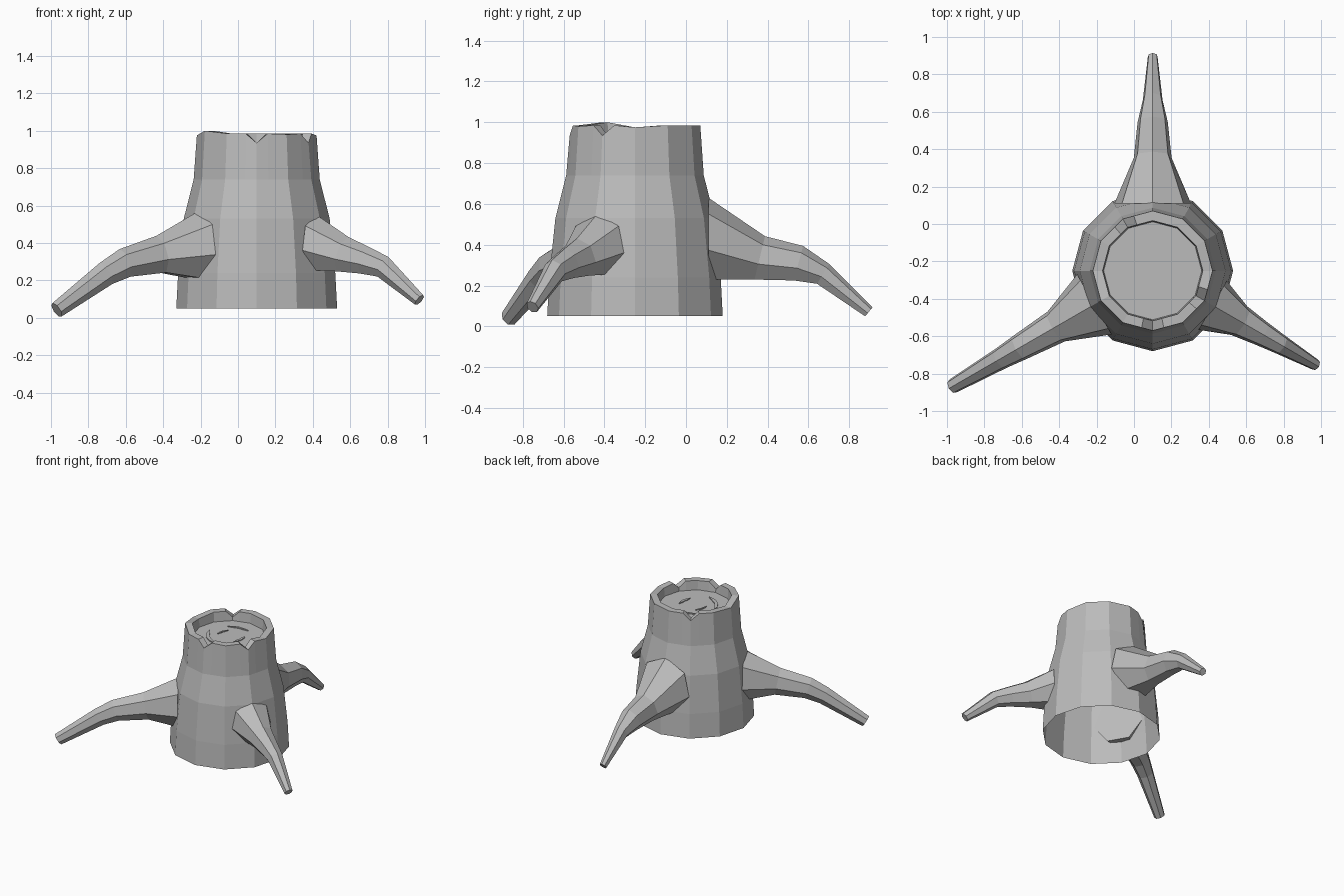
import bpy, bmesh, math
from mathutils import Vector

cube = bpy.data.objects.get("Cube")
if cube:
    bpy.data.objects.remove(cube)

bark = bpy.data.materials.new("grey_bark")
bark.use_nodes = True
GREY = (0.5, 0.5, 0.5, 1)
bark.diffuse_color = GREY
bark.node_tree.nodes["Principled BSDF"].inputs["Base Color"].default_value = GREY

CENTRE = Vector((0.1, -0.25, 0))
SIDES = 12


def finish(name, bm, recalc=True):
    if recalc:
        bmesh.ops.recalc_face_normals(bm, faces=bm.faces)
    mesh = bpy.data.meshes.new(name)
    bm.to_mesh(mesh)
    bm.free()
    mesh.materials.append(bark)
    obj = bpy.data.objects.new(name, mesh)
    obj.location = CENTRE
    bpy.context.collection.objects.link(obj)
    return obj


def bridge(bm, a, b):
    for i in range(len(a)):
        j = (i + 1) % len(a)
        bm.faces.new((a[i], a[j], b[j], b[i]))


def on_polygon(radius, deg):
    """Point on the outline of the trunk's regular polygon."""
    half = 180 / SIDES
    off = deg % (2 * half) - half
    r = radius * math.cos(math.radians(half)) / math.cos(math.radians(off))
    return r * math.cos(math.radians(deg)), r * math.sin(math.radians(deg))


# Trunk: faceted shell, open below, with a notched rim and sunken top
NOTCHES = (120, 270, 330)
angles = {i * 360 // SIDES for i in range(SIDES)}
for n in NOTCHES:
    angles |= {n - 11, n + 11}
angles = sorted(angles)
PEAKS = {0: 0.975, 180: 0.975, 210: 1.0, 300: 0.98}


def rim_height(deg):
    return 0.935 if deg in NOTCHES else PEAKS.get(deg, 0.985)


bm = bmesh.new()
profile = [(0.43, 0.05), (0.42, 0.24), (0.39, 0.53), (0.337, 0.74),
           (0.32, None), (0.268, None), (0.262, 0.91)]
rings = []
for radius, z in profile:
    rings.append([bm.verts.new((*on_polygon(radius, a),
                                rim_height(a) if z is None else z))
                  for a in angles])
for low, high in zip(rings, rings[1:]):
    bridge(bm, low, high)
bm.faces.new(rings[-1])
finish("trunk", bm, recalc=False)


# Roots: tapering seven-sided tubes given as (distance, height, radius)
def root(name, heading, path):
    out = Vector((math.cos(math.radians(heading)),
                  math.sin(math.radians(heading)), 0))
    side = Vector((-out.y, out.x, 0))
    pts = [out * d + Vector((0, 0, z)) for d, z, r in path]
    bm = bmesh.new()
    rings = []
    for i, p in enumerate(pts):
        if i == 0:
            along = out
        else:
            along = (p - pts[i - 1]).normalized()
            if i + 1 < len(pts):
                along = (along + (pts[i + 1] - p).normalized()).normalized()
        up = along.cross(side)
        r = path[i][2]
        width = r if i == 0 else r * 0.9
        ring = []
        for k in range(7):
            t = math.tau * k / 7
            ring.append(bm.verts.new(p + up * r * math.cos(t)
                                     + side * width * math.sin(t)))
        rings.append(ring)
    for a, b in zip(rings, rings[1:]):
        bridge(bm, a, b)
    bm.faces.new(rings[0])
    bm.faces.new(rings[-1])
    finish(name, bm)


root("back_root", 90, [(0.36, 0.42, 0.21), (0.61, 0.33, 0.115),
                       (0.80, 0.305, 0.092), (0.92, 0.255, 0.06),
                       (1.145, 0.07, 0.03)])
root("right_root", 210, [(0.36, 0.38, 0.19), (0.60, 0.335, 0.105),
                         (0.82, 0.29, 0.082), (0.935, 0.235, 0.068),
                         (1.235, 0.042, 0.045)])
root("left_root", 330, [(0.37, 0.395, 0.155), (0.54, 0.335, 0.1),
                        (0.67, 0.305, 0.078), (0.785, 0.27, 0.062),
                        (1.005, 0.095, 0.035)])


# Growth rings: thin crescents on the sunken top
def crescent(name, radius, start, end, thick):
    bm = bmesh.new()
    steps = 4
    outline = []
    for i in range(steps + 1):
        t = math.radians(start + (end - start) * i / steps)
        outline.append((radius, t))
    for i in range(steps - 1, 0, -1):
        t = math.radians(start + (end - start) * i / steps)
        outline.append((radius - thick, t))
    low, high = [[bm.verts.new((r * math.cos(t), r * math.sin(t), z))
                  for r, t in outline] for z in (0.909, 0.917)]
    bridge(bm, low, high)
    bm.faces.new(low)
    bm.faces.new(high)
    finish(name, bm)


crescent("growth_ring_back", 0.158, 65, 130, 0.016)
crescent("growth_ring_front", 0.17, 180, 268, 0.025)
crescent("growth_ring_inner", 0.09, 130, 195, 0.012)
crescent("growth_ring_side", 0.115, -40, 25, 0.02)
